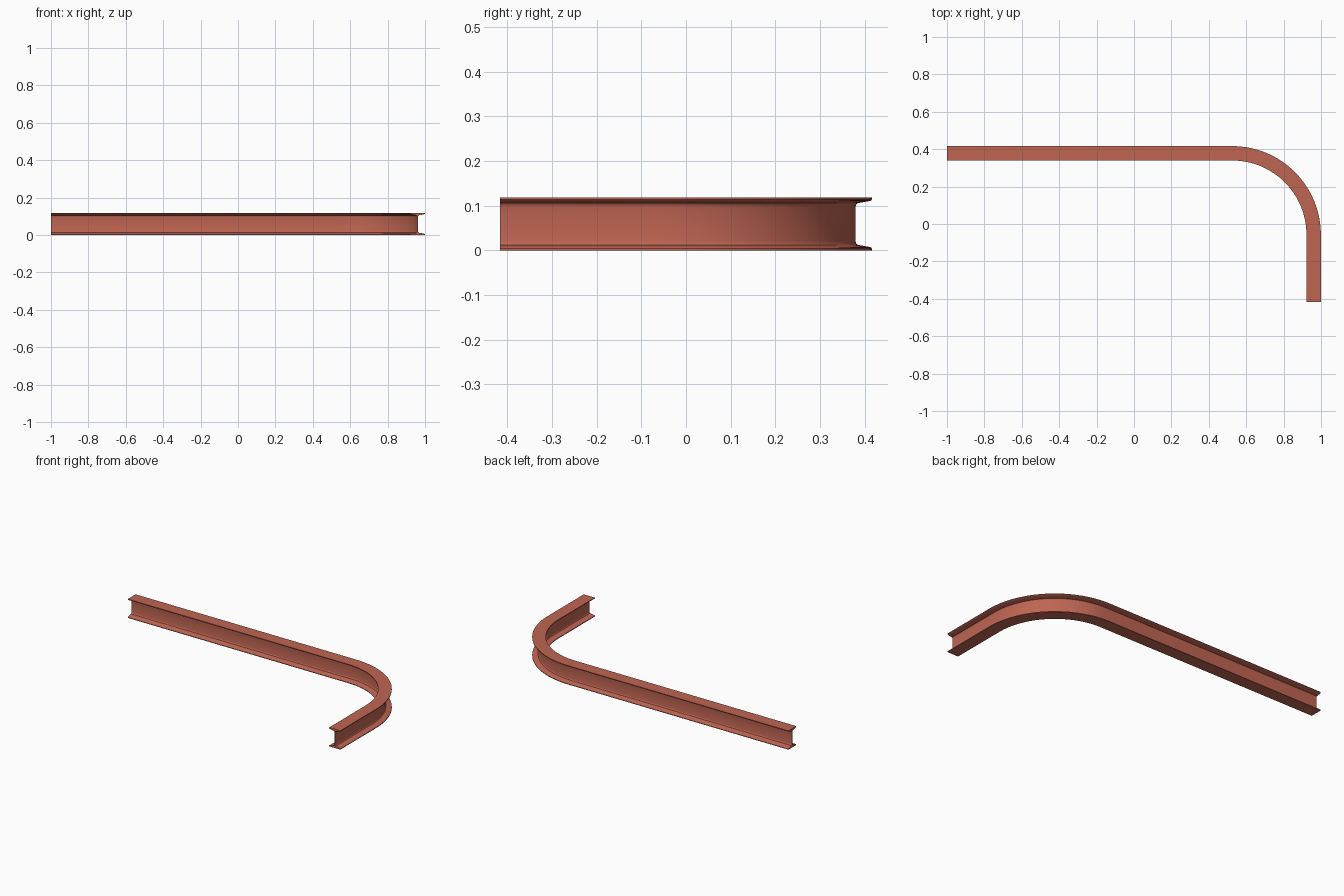
import bpy, bmesh, math

if "Cube" in bpy.data.objects:
    bpy.data.objects.remove(bpy.data.objects["Cube"])

HALF_W, HEIGHT, WEB = 0.0385, 0.118, 0.002
MID = HEIGHT / 2

# Quarter of the I section (across, height above mid): web, fillet, tapered flange, rounded tip
quarter = [(WEB, MID - 0.020), (WEB + 0.001, MID - 0.016), (WEB + 0.004, MID - 0.0125),
           (HALF_W - 0.005, MID - 0.0075), (HALF_W - 0.0015, MID - 0.006),
           (HALF_W, MID - 0.004), (HALF_W, MID)]
right = [(u, -v) for u, v in reversed(quarter)] + quarter
profile = right + [(-u, v) for u, v in reversed(right)]

# Centre line: long straight, quarter bend, short straight (x, y, outward angle)
cx, cy, radius, steps = 0.525, -0.0575, 0.4355, 32
path = [(-1.0, cy + radius, math.pi / 2)]
for i in range(steps + 1):
    a = math.pi / 2 * (1 - i / steps)
    path.append((cx + radius * math.cos(a), cy + radius * math.sin(a), a))
path.append((cx + radius, -0.4165, 0.0))

# Sweep the section along the centre line
bm = bmesh.new()
rings = [[bm.verts.new((x + u * math.cos(a), y + u * math.sin(a), MID + v))
          for u, v in profile] for x, y, a in path]
n = len(profile)
for r0, r1 in zip(rings, rings[1:]):
    for i in range(n):
        j = (i + 1) % n
        bm.faces.new((r0[i], r0[j], r1[j], r1[i]))
bm.faces.new(rings[0])
bm.faces.new(rings[-1])
bmesh.ops.recalc_face_normals(bm, faces=bm.faces)

mesh = bpy.data.meshes.new("bent_beam")
bm.to_mesh(mesh)
bm.free()
beam = bpy.data.objects.new("bent_beam", mesh)
bpy.context.collection.objects.link(beam)

# Red oxide paint
paint = bpy.data.materials.new("red_paint")
paint.diffuse_color = (0.52, 0.13, 0.085, 1)
paint.use_nodes = True
paint.node_tree.nodes["Principled BSDF"].inputs["Base Color"].default_value = paint.diffuse_color
mesh.materials.append(paint)

bpy.context.view_layer.objects.active = beam
beam.select_set(True)
bpy.ops.object.shade_smooth_by_angle(angle=math.radians(30))
